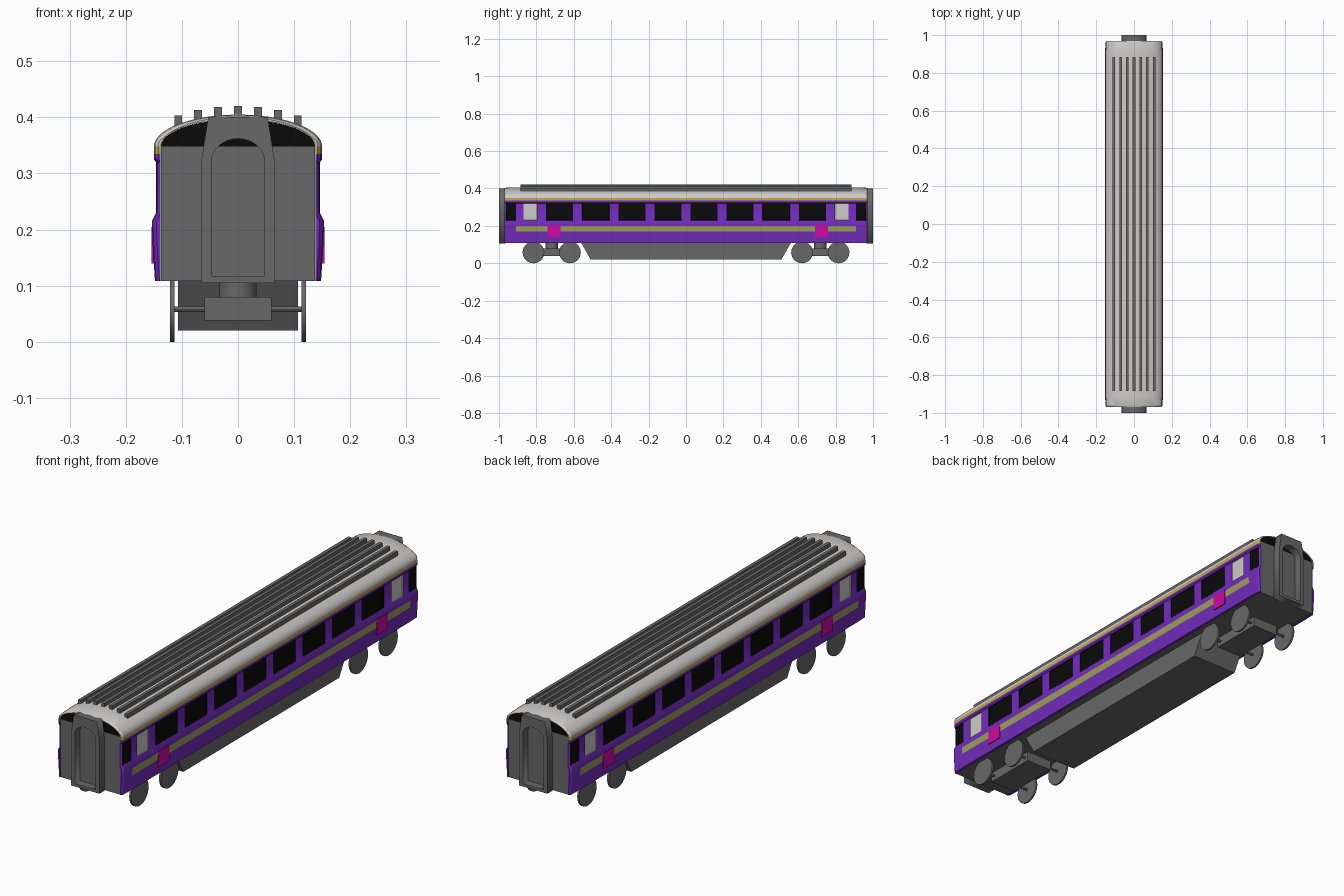
import bpy, bmesh, math
from mathutils import Matrix

if "Cube" in bpy.data.objects:
    bpy.data.objects.remove(bpy.data.objects["Cube"])

def mat(name, r, g, b):
    m = bpy.data.materials.new(name)
    m.diffuse_color = (r, g, b, 1)
    m.use_nodes = True
    m.node_tree.nodes["Principled BSDF"].inputs["Base Color"].default_value = m.diffuse_color
    return m

PURPLE = mat("purple", .165, .025, .50)
ROOF = mat("light_grey", .62, .60, .59)
YELLOW = mat("yellow", .50, .42, .07)
OLIVE = mat("olive", .34, .34, .11)
BLACK = mat("black", .003, .003, .003)
GREY = mat("dark_grey", .14, .14, .14)
PINK = mat("pink", .62, .003, .36)

def finish(name, bm, *mats):
    bmesh.ops.recalc_face_normals(bm, faces=bm.faces)
    me = bpy.data.meshes.new(name)
    bm.to_mesh(me)
    bm.free()
    for m in mats:
        me.materials.append(m)
    ob = bpy.data.objects.new(name, me)
    bpy.context.collection.objects.link(ob)
    return ob

def smooth(ob, deg=30):
    bpy.ops.object.select_all(action='DESELECT')
    ob.select_set(True)
    bpy.context.view_layer.objects.active = ob
    bpy.ops.object.shade_smooth_by_angle(angle=math.radians(deg))

def box(name, x0, x1, y0, y1, z0, z1, m):
    bm = bmesh.new()
    bmesh.ops.create_cube(bm, size=1)
    for v in bm.verts:
        v.co = ((x0 + x1) / 2 + v.co.x * (x1 - x0), (y0 + y1) / 2 + v.co.y * (y1 - y0),
                (z0 + z1) / 2 + v.co.z * (z1 - z0))
    return finish(name, bm, m)

def cyl(name, r, length, centre, axis, m, n=32):
    bm = bmesh.new()
    rot = Matrix.Rotation(math.pi / 2, 4, 'Y') if axis == 'X' else Matrix()
    bmesh.ops.create_cone(bm, cap_ends=True, segments=n, radius1=r, radius2=r, depth=length,
                          matrix=Matrix.Translation(centre) @ rot)
    ob = finish(name, bm, m)
    smooth(ob)
    return ob

def prism(name, pts, lo, hi, place, m):
    """Extrude a 2D outline; place(a, b, t) gives the 3D point."""
    bm = bmesh.new()
    A = [bm.verts.new(place(a, b, lo)) for a, b in pts]
    B = [bm.verts.new(place(a, b, hi)) for a, b in pts]
    bm.faces.new(A)
    bm.faces.new(B[::-1])
    for i in range(len(pts)):
        j = (i + 1) % len(pts)
        bm.faces.new((A[i], A[j], B[j], B[i]))
    return finish(name, bm, m)

def roof_arc(rx, rz, z0, n=24, a0=5):
    angs = [math.radians(a0 + (180 - 2 * a0) * i / n) for i in range(n + 1)]
    return [(rx * math.cos(a), z0 + rz * math.sin(a)) for a in angs]

# Body shell: cross-section swept through rings placed at the window edges
wall = [(.148, .108), (.150, .14), (.152, .17), (.153, .20), (.153, .216), (.146, .23),
        (.146, .32), (.150, .325), (.150, .335), (.150, .348)]
mirror = lambda pts: [(-x, z) for x, z in reversed(pts)]
outer = wall + roof_arc(.150, .057, .348) + mirror(wall)
in_wall = [(.138, z) for x, z in wall]
inner = in_wall + roof_arc(.138, .049, .348) + mirror(in_wall)

windows = [.0965 * k for k in (1, 3, 5, 7)]
half = [.97, .962, .91, .87, .795] + [c + d for c in windows for d in (-.0725, .0725)]
ys = sorted(half + [-y for y in half])

bm = bmesh.new()
rings = []
for y in ys:
    d = .008 if abs(y) > .965 else .002 if abs(y) > .95 else 0
    o = [bm.verts.new((x - math.copysign(d, x) * min(1, abs(x) / .1), y, z - (d * .5 if z > .36 else 0)))
         for x, z in outer]
    i = [bm.verts.new((x, y, z)) for x, z in inner]
    rings.append(o + i[::-1])
N = len(outer)
for a, b in zip(rings, rings[1:]):
    for k in range(2 * N):
        j = (k + 1) % (2 * N)
        bm.faces.new((a[k], a[j], b[j], b[k]))
for r in (rings[0], rings[-1]):
    for k in range(N - 1):
        bm.faces.new((r[k], r[k + 1], r[2 * N - 2 - k], r[2 * N - 1 - k]))
bmesh.ops.recalc_face_normals(bm, faces=bm.faces)

# Colours by height and position along the side
glass = []
for f in bm.faces:
    c = f.calc_center_median()
    y, z, out = abs(c.y), c.z, abs(c.x) > .141
    f.material_index = 0 if z < .334 else 2 if z < .348 else 1
    if not out or abs(f.normal.y) > .9:
        continue
    if .171 < z < .199 and y < .91:
        f.material_index = 3
    if .24 < z < .31:
        if .91 < y < .962 or any(abs(y - w) < .05 for w in windows):
            f.material_index = 4
            glass.append(f)
        elif .795 < y < .87:
            f.material_index = 1
            glass.append(f)
bmesh.ops.inset_individual(bm, faces=glass, thickness=.0005, depth=-.004)
smooth(finish("body_shell", bm, PURPLE, ROOF, YELLOW, OLIVE, BLACK))

# Inner core: grey end walls with black panel under the roof
box("body_core", -.137, .137, -.967, .967, .108, .348, GREY)
prism("upper_end_panel", roof_arc(.1375, .0485, .348, a0=0), -.965, .965,
      lambda a, b, t: (a, t, b), BLACK)

# Roof ribs
for k in range(-3, 4):
    x = k * .0355
    z = .348 + .057 * math.sqrt(1 - (x / .15) ** 2)
    box("roof_rib", x - .007, x + .007, -.885, .885, z - .008, z + .015, GREY)

# Pink plates on the lower side
for s in (-1, 1):
    for y in (-.705, .725):
        x0, x1 = sorted((s * .1495, s * .1545))
        box("side_plate", x0, x1, y - .035, y + .035, .14, .205, PINK)

# Gangway frames with an arched opening
frame = [(-.065, .105), (.065, .105), (.065, .325), (.053, .40), (-.053, .40), (-.065, .325)]
arch = [(-.047, .117), (.047, .117)] + roof_arc(.047, .04, .322, 16, 0)
for s in (-1, 1):
    cu = bpy.data.curves.new("gangway", 'CURVE')
    cu.dimensions = '2D'
    cu.fill_mode = 'BOTH'
    cu.extrude = .0175
    for pts in (frame, arch):
        sp = cu.splines.new('POLY')
        sp.points.add(len(pts) - 1)
        for p, (a, b) in zip(sp.points, pts):
            p.co = (a, b, 0, 1)
        sp.use_cyclic_u = True
    cu.materials.append(GREY)
    ob = bpy.data.objects.new("gangway_frame", cu)
    bpy.context.collection.objects.link(ob)
    ob.rotation_euler = (math.pi / 2, 0, 0)
    ob.location = (0, s * .9825, 0)
    bpy.ops.object.select_all(action='DESELECT')
    ob.select_set(True)
    bpy.context.view_layer.objects.active = ob
    bpy.ops.object.convert(target='MESH')

# Underfloor equipment box with sloped ends
prism("underfloor_box", [(-.56, .109), (-.51, .02), (.51, .02), (.56, .109)], -.107, .107,
      lambda a, b, t: (t, a, b), GREY)

# Bogies: frame, pivot, axles and thin wheels
for s in (-1, 1):
    c = s * .718
    box("bogie_frame", -.06, .06, c - .115, c + .115, .038, .08, GREY)
    cyl("bogie_pivot", .033, .032, (0, c, .093), 'Z', GREY)
    for y in (c - .0975, c + .0975):
        cyl("axle", .005, .23, (0, y, .058), 'X', GREY, 12)
        for x in (-.117, .117):
            cyl("wheel", .058, .008, (x, y, .058), 'X', GREY)
